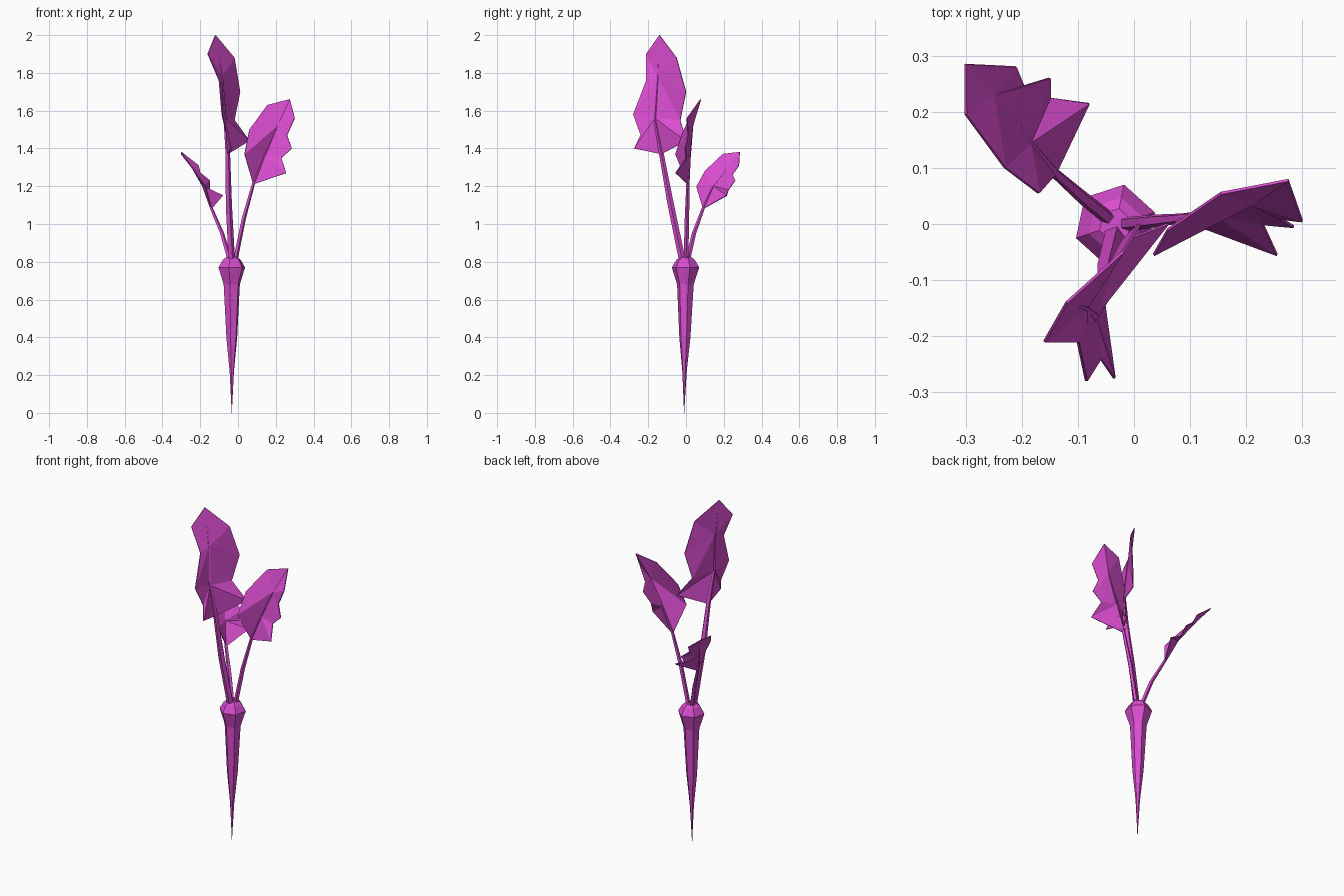
import bpy
import bmesh
import math
from mathutils import Vector

cube = bpy.data.objects.get("Cube")
if cube:
    bpy.data.objects.remove(cube, do_unlink=True)

# One flat colour for the whole plant
magenta = bpy.data.materials.new("magenta")
magenta.use_nodes = True
colour = (0.70, 0.075, 0.63, 1)
magenta.diffuse_color = colour
magenta.node_tree.nodes["Principled BSDF"].inputs["Base Color"].default_value = colour


def finish(bm, name):
    """Turn a bmesh into a flat shaded object."""
    bmesh.ops.recalc_face_normals(bm, faces=bm.faces)
    mesh = bpy.data.meshes.new(name)
    bm.to_mesh(mesh)
    bm.free()
    mesh.materials.append(magenta)
    obj = bpy.data.objects.new(name, mesh)
    bpy.context.collection.objects.link(obj)
    return obj


def loft(name, centres, radii, sides, turn=0.0):
    """Skin rings of vertices, kept level, along a list of centres."""
    bm = bmesh.new()
    rings = []
    for centre, radius in zip(centres, radii):
        ring = []
        for i in range(sides):
            angle = turn + math.tau * i / sides
            offset = Vector((math.cos(angle), math.sin(angle), 0)) * radius
            ring.append(bm.verts.new(Vector(centre) + offset))
        rings.append(ring)
    for low, high in zip(rings, rings[1:]):
        for i in range(sides):
            j = (i + 1) % sides
            bm.faces.new((low[i], low[j], high[j], high[i]))
    bm.faces.new(rings[0])
    bm.faces.new(rings[-1])
    return finish(bm, name)


def leaf(name, rib, *margins):
    """Triangulate from the midrib out to a jagged margin on each side.
    The midrib runs from base to tip and is shared by both halves."""
    bm = bmesh.new()
    spine = [bm.verts.new(p) for p in rib]
    for margin in margins:
        edge = [spine[0]] + [bm.verts.new(p) for p in margin] + [spine[-1]]
        near = 0
        for a, b in zip(edge, edge[1:]):
            # Advance the rib so each margin point joins its closest rib point
            if b is spine[-1]:
                target = len(spine) - 2
            else:
                inner = range(max(near, 1), len(spine) - 1)
                target = min(inner, key=lambda k: (spine[k].co - b.co).length)
            while near < target:
                if a is not spine[near]:
                    bm.faces.new((a, spine[near], spine[near + 1]))
                near += 1
            bm.faces.new((a, spine[near], b))
    obj = finish(bm, name)
    thickness = obj.modifiers.new("thickness", 'SOLIDIFY')
    thickness.thickness = 0.005
    thickness.offset = 0
    return obj


# Tapering six-sided root with a flared crown
root_profile = [(0, .001), (.03, .002), (.22, .012), (.4, .03), (.55, .038),
                (.68, .045), (.77, .074), (.81, .05), (.825, .03)]
loft("root",
     [(-.033, -.01 * (1 - z), z) for z, r in root_profile],
     [r for z, r in root_profile], 6, math.radians(18))

# Midribs, base to tip
tall_rib = [(-.055, -.13, 1.37), (-.07, -.165, 1.56),
            (-.085, -.15, 1.78), (-.12, -.14, 2)]
broad_rib = [(.08, .01, 1.21), (.14, .02, 1.36),
             (.21, .035, 1.52), (.275, .078, 1.66)]
small_rib = [(-.14, .09, 1.08), (-.185, .145, 1.2),
             (-.25, .23, 1.31), (-.3, .285, 1.38)]

# Leaf blades with their jagged margins
leaf("tall_leaf", tall_rib,
     [(-.035, -.275, 1.4), (-.06, -.24, 1.47), (-.085, -.28, 1.58),
      (-.1, -.21, 1.76), (-.16, -.21, 1.9)],
     [(.06, 0, 1.44), (-.02, -.03, 1.55), (.01, 0, 1.7), (-.02, -.05, 1.88)])
leaf("broad_leaf", broad_rib,
     [(.035, -.055, 1.37), (.06, -.01, 1.5), (.155, .055, 1.63)],
     [(.255, -.055, 1.27), (.23, 0, 1.35), (.285, -.005, 1.4),
      (.26, .01, 1.47), (.3, .005, 1.56)])
leaf("small_leaf", small_rib,
     [(-.17, .055, 1.2), (-.23, .1, 1.28), (-.3, .195, 1.37)],
     [(-.08, .215, 1.15), (-.15, .225, 1.18), (-.15, .26, 1.23),
      (-.195, .245, 1.26), (-.21, .28, 1.31)])

# Stems rise from the crown and run on as thin ridges along the midribs
stems = [("tall", [(-.035, -.02, .81), (-.05, -.08, 1.1)], tall_rib, .019),
         ("broad", [(-.015, 0, .81), (.03, .005, 1.03)], broad_rib, .013),
         ("small", [(-.045, .01, .81), (-.085, .042, .95)], small_rib, .013)]
for name, lower, rib, width in stems:
    path = lower + rib
    taper = [1, .95, .7, .45, .3, .05]
    loft(name + "_stem", path, [width * t for t in taper], 5)
